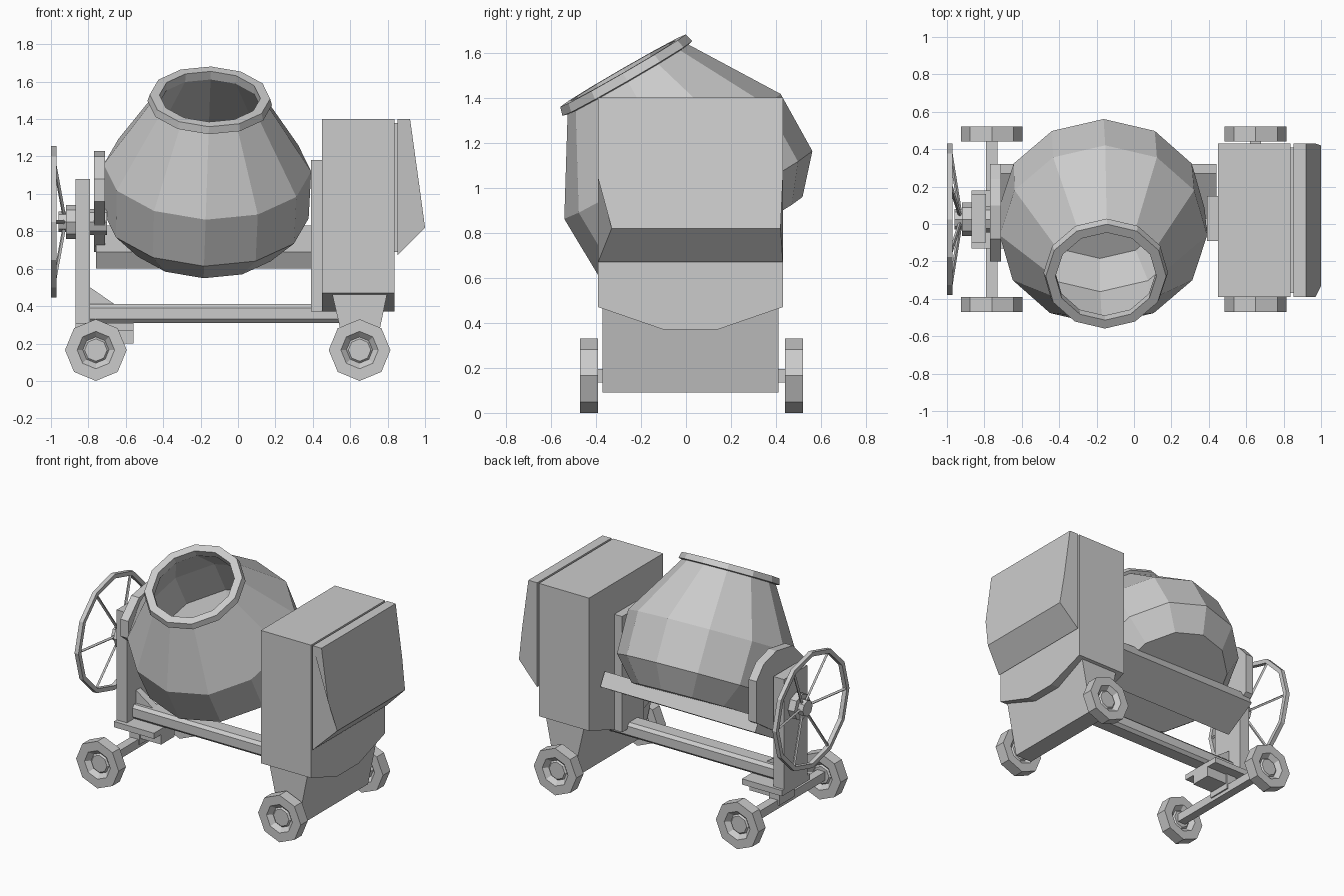
import bpy, bmesh
from math import pi, cos, sin, radians
from mathutils import Matrix, Vector

cube = bpy.data.objects.get("Cube")
if cube:
    bpy.data.objects.remove(cube, do_unlink=True)

MID_Y = 0.025
AXIS_X = Matrix.Rotation(pi / 2, 4, 'Y')
AXIS_Y = Matrix.Rotation(pi / 2, 4, 'X')


def finish(name, bm):
    bmesh.ops.remove_doubles(bm, verts=bm.verts, dist=0.0001)
    bmesh.ops.recalc_face_normals(bm, faces=bm.faces)
    mesh = bpy.data.meshes.new(name)
    bm.to_mesh(mesh)
    bm.free()
    obj = bpy.data.objects.new(name, mesh)
    bpy.context.collection.objects.link(obj)
    return obj


def lathe(name, profile, sides, matrix):
    """Revolve (radius, height) points about local z."""
    bm = bmesh.new()
    rings = []
    for r, h in profile:
        if r == 0:
            rings.append([bm.verts.new(matrix @ Vector((0, 0, h)))] * sides)
        else:
            rings.append([bm.verts.new(matrix @ Vector((r * cos(a), r * sin(a), h)))
                          for a in (2 * pi * i / sides for i in range(sides))])
    for a, b in zip(rings, rings[1:]):
        for i in range(sides):
            j = (i + 1) % sides
            corners = list(dict.fromkeys((a[i], a[j], b[j], b[i])))
            if len(corners) > 2:
                bm.faces.new(corners)
    return finish(name, bm)


def rod(name, radius, start, end, sides=8):
    start, end = Vector(start), Vector(end)
    d = end - start
    m = Matrix.Translation(start) @ d.to_track_quat('Z', 'Y').to_matrix().to_4x4()
    return lathe(name, [(0, 0), (radius, 0), (radius, d.length), (0, d.length)], sides, m)


def prism(name, outline, axis, lo, hi):
    """Extrude a (y, z) outline along x, or an (x, z) outline along y."""
    bm = bmesh.new()
    ends = [[bm.verts.new((d, u, v) if axis == 'x' else (u, d, v)) for u, v in outline]
            for d in (lo, hi)]
    n = len(outline)
    for loop in ends:
        bm.faces.new(loop)
    for i in range(n):
        j = (i + 1) % n
        bm.faces.new((ends[0][i], ends[0][j], ends[1][j], ends[1][i]))
    return finish(name, bm)


def box(name, x, y, z):
    return prism(name, [(y[0], z[0]), (y[1], z[0]), (y[1], z[1]), (y[0], z[1])], 'x', *x)


# Hollow tilted drum with a collar
drum_matrix = (Matrix.Translation((-0.15, -0.28, 1.52))
               @ Matrix.Rotation(radians(2), 4, 'Y') @ Matrix.Rotation(radians(30), 4, 'X'))
lathe("drum", [(0, -0.885), (0.41, -0.885), (0.55, -0.73), (0.555, -0.44),
               (0.31, -0.045), (0.333, -0.04), (0.322, 0), (0.27, 0),
               (0.27, -0.05), (0.51, -0.45), (0.51, -0.72), (0.38, -0.85), (0, -0.85)],
      12, drum_matrix)

# Cradle beam under the drum and its bearing plate
prism("cradle_beam", [(0.27, 0.83), (0.32, 0.74), (0.08, 0.6), (0.03, 0.69)], 'x', -0.76, 0.44)
prism("bearing_plate", [(0.14, 0.69), (0.32, 0.81), (0.32, 1.1), (0.24, 1.19), (0.1, 1.23),
                        (-0.08, 1.2), (-0.2, 1.08), (-0.2, 0.96)], 'x', -0.77, -0.71)

# Frame: posts, long bar, base plate and gusset
box("left_post", (-0.87, -0.79), (-0.1, 0.16), (0.29, 1.08))
box("right_post", (0.39, 0.46), (-0.09, 0.15), (0.37, 1.18))
prism("frame_bar", [(-0.04, 0.33), (-0.02, 0.31), (0.07, 0.31), (0.09, 0.33),
                    (0.09, 0.39), (0.07, 0.41), (-0.02, 0.41), (-0.04, 0.39)],
      'x', -0.8, 0.6)
prism("post_gusset", [(-0.8, 0.5), (-0.79, 0.5), (-0.66, 0.41), (-0.66, 0.38), (-0.8, 0.38)],
      'y', 0, 0.05)
prism("base_plate", [(-0.87, 0.27), (-0.56, 0.27), (-0.56, 0.31), (-0.87, 0.31)],
      'y', -0.13, 0.18)
box("base_block", (-0.73, -0.56), (-0.05, 0.1), (0.2, 0.28))

# Motor housing, tapered foot and hinged cover
prism("motor_housing", [(-0.39, 1.4), (-0.39, 0.47), (-0.1, 0.37), (0.14, 0.37),
                        (0.43, 0.47), (0.43, 1.4)], 'x', 0.45, 0.838)
prism("housing_foot", [(0.5, 0.48), (0.59, 0.09), (0.72, 0.09), (0.8, 0.48)],
      'y', -0.37, 0.41)
box("cover_seam", (0.83, 0.86), (-0.37, 0.41), (0.69, 1.38))
cover = prism("motor_cover", [(0.852, 0.67), (0.852, 1.4), (0.92, 1.4), (0.97, 1.04), (1.0, 0.82)],
              'y', -0.39, 0.43)
for v in cover.data.vertices:
    if v.co.x > 0.99:
        v.co.y += 0.06 if v.co.y < 0 else -0.01

# Wheels and axles
WHEEL = [(0, 0.02), (0.06, 0.02), (0.07, 0.01), (0.1, 0.04), (0.165, 0.04),
         (0.165, -0.04), (0.1, -0.04), (0.07, -0.01), (0.06, -0.02), (0, -0.02)]
for end, x in (("left", 0.65), ("right", -0.76)):
    for place, side in (("front", -1), ("back", 1)):
        spot = Matrix.Translation((x, MID_Y + side * 0.455, 0.165))
        lathe(f"{place}_{end}_wheel", WHEEL, 8, spot @ AXIS_Y)
    box(f"{end}_axle", (x - 0.03, x + 0.03), (-0.42, 0.47), (0.135, 0.195))
box("axle_mount", (-0.8, -0.72), (-0.06, 0.11), (0.16, 0.28))

# Tilting hand wheel with hub, shaft and spokes
HUB_Z = 0.85
hub = Matrix.Translation((0, MID_Y, HUB_Z)) @ AXIS_X
lathe("hand_wheel_rim", [(0.405, -1.0), (0.405, -0.97), (0.375, -0.97),
                         (0.375, -1.0), (0.405, -1.0)], 12, hub)
lathe("hand_wheel_hub", [(0, -0.96), (0.055, -0.96), (0.055, -0.92), (0.09, -0.92),
                         (0.09, -0.86), (0, -0.86)], 8, hub)
rod("tilt_shaft", 0.07, (-0.86, MID_Y, HUB_Z), (-0.7, MID_Y, HUB_Z))
for i in range(6):
    a = i * pi / 3
    rod(f"spoke_{i + 1}", 0.01, (-0.93, MID_Y + 0.04 * cos(a), HUB_Z + 0.04 * sin(a)),
        (-0.985, MID_Y + 0.385 * cos(a), HUB_Z + 0.385 * sin(a)), 4)
